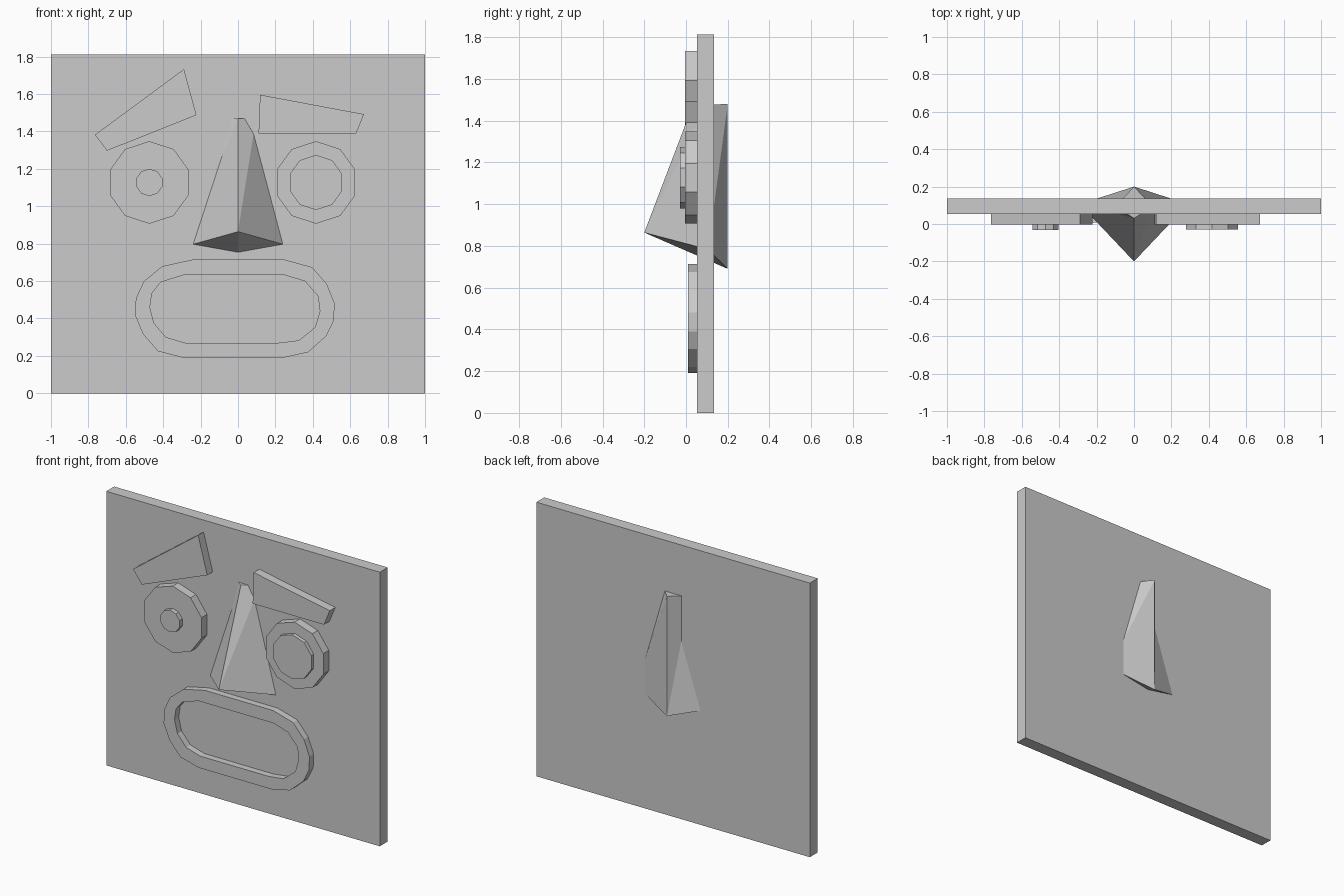
import bpy, bmesh
from math import sin, cos, pi

if "Cube" in bpy.data.objects:
    bpy.data.objects.remove(bpy.data.objects["Cube"])

FACE_Y = 0.053  # front surface of the board


def finish(name, bm):
    bmesh.ops.recalc_face_normals(bm, faces=bm.faces[:])
    mesh = bpy.data.meshes.new(name)
    bm.to_mesh(mesh)
    bm.free()
    obj = bpy.data.objects.new(name, mesh)
    bpy.context.collection.objects.link(obj)
    return obj


def slab(name, loops, front, back=FACE_Y):
    """Flat plate from x,z outlines; any outline after the first is a hole."""
    bm = bmesh.new()
    caps = ([], [])
    for loop in loops:
        a = [bm.verts.new((x, front, z)) for x, z in loop]
        b = [bm.verts.new((x, back, z)) for x, z in loop]
        for i in range(len(loop)):
            j = (i + 1) % len(loop)
            bm.faces.new((a[i], a[j], b[j], b[i]))
            caps[0].append(bm.edges.get((a[i], a[j])))
            caps[1].append(bm.edges.get((b[i], b[j])))
    for edges, y in zip(caps, (-1, 1)):
        bmesh.ops.triangle_fill(bm, edges=edges, use_beauty=True, normal=(0, y, 0))
    return finish(name, bm)


def disc(name, x, z, r, front, back, sides=10):
    pts = [(x + r * sin(2 * pi * i / sides), z + r * cos(2 * pi * i / sides))
           for i in range(sides)]
    return slab(name, [pts], front, back)


# Board
slab("board", [[(-1, 0), (1, 0), (1, 1.812), (-1, 1.812)]], FACE_Y, 0.135)

# Eyebrows
slab("left_eyebrow", [[(-0.289, 1.733), (-0.222, 1.487), (-0.70, 1.297), (-0.765, 1.382)]], -0.004)
slab("right_eyebrow", [[(0.118, 1.596), (0.674, 1.492), (0.631, 1.388), (0.11, 1.388)]], -0.004)

# Eyes and pupils
for side, x, r, front in (("left", -0.474, 0.073, -0.033), ("right", 0.417, 0.147, -0.029)):
    disc(side + "_eye", x, 1.127, 0.2206, -0.004, FACE_Y)
    disc(side + "_pupil", x, 1.127, r, front, -0.004)

# Mouth ring
outer = [(-0.246, 0.714), (0.251, 0.714), (0.396, 0.674), (0.476, 0.583), (0.516, 0.481),
         (0.513, 0.39), (0.471, 0.305), (0.374, 0.219), (0.241, 0.19), (-0.294, 0.19),
         (-0.428, 0.225), (-0.508, 0.316), (-0.55, 0.417), (-0.546, 0.508),
         (-0.503, 0.599), (-0.406, 0.679)]
inner = [(-0.294, 0.631), (0.251, 0.631), (0.358, 0.599), (0.428, 0.519), (0.438, 0.439),
         (0.412, 0.353), (0.326, 0.283), (0.219, 0.27), (-0.283, 0.27), (-0.385, 0.3),
         (-0.449, 0.374), (-0.471, 0.46), (-0.46, 0.535), (-0.412, 0.594)]
slab("mouth", [outer, inner], 0.009)

# Nose: twisted four-sided wedge passing through the board
bm = bmesh.new()
v = bm.verts.new
ft, rt, bt, lt = v((0, 0.03, 1.468)), v((0.097, 0.095, 1.474)), v((0, 0.2, 1.481)), v((-0.097, 0.095, 1.474))
fb, rb, bb, lb = v((0, -0.2, 0.864)), v((0.29, 0.106, 0.783)), v((0, 0.2, 0.69)), v((-0.29, 0.106, 0.783))
for tri in ((ft, rt, fb), (fb, rt, rb), (bt, bb, rb), (bt, rb, rt),
            (ft, fb, lb), (ft, lb, lt), (bt, lt, bb), (lt, lb, bb),
            (ft, bt, rt), (ft, lt, bt), (fb, rb, bb), (fb, bb, lb)):
    bm.faces.new(tri)
finish("nose", bm)
